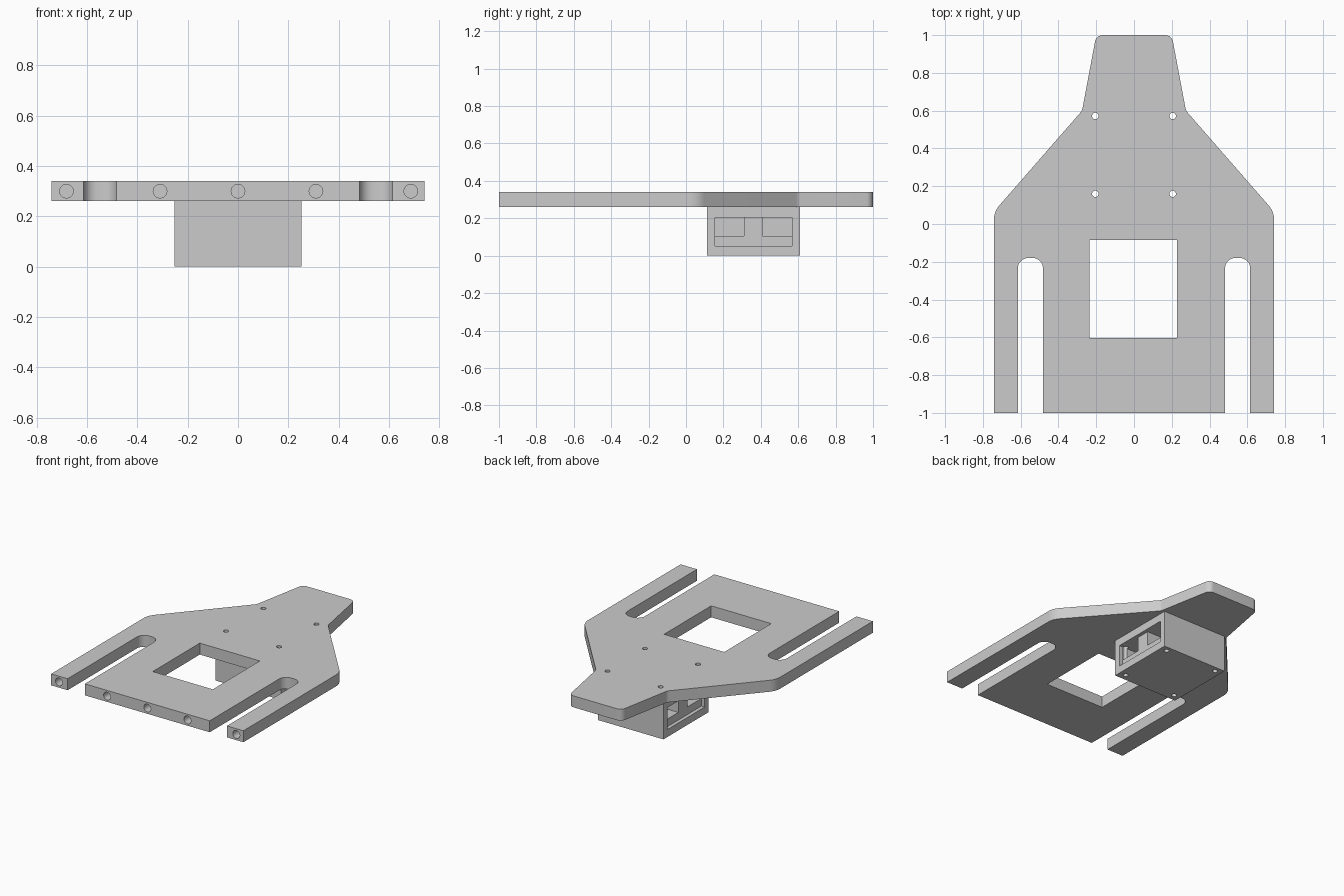
import bpy, bmesh, math
from mathutils import Vector

if "Cube" in bpy.data.objects:
    bpy.data.objects.remove(bpy.data.objects["Cube"], do_unlink=True)

grey = bpy.data.materials.new("plain grey")
grey.use_nodes = True
grey.diffuse_color = (0.6, 0.6, 0.6, 1)
grey.node_tree.nodes["Principled BSDF"].inputs["Base Color"].default_value = grey.diffuse_color


def to_object(name, bm):
    bmesh.ops.recalc_face_normals(bm, faces=bm.faces)
    mesh = bpy.data.meshes.new(name)
    bm.to_mesh(mesh)
    bm.free()
    obj = bpy.data.objects.new(name, mesh)
    bpy.context.collection.objects.link(obj)
    mesh.materials.append(grey)
    return obj


def rounded(corners, steps=8):
    """Replace each (x, y, radius) corner with an arc."""
    out = []
    for i, (x, y, r) in enumerate(corners):
        p = Vector((x, y))
        if r == 0:
            out.append(p)
            continue
        a = (Vector(corners[i - 1][:2]) - p).normalized()
        b = (Vector(corners[(i + 1) % len(corners)][:2]) - p).normalized()
        half = a.angle(b) / 2
        centre = p + (a + b).normalized() * (r / math.sin(half))
        start = p + a * (r / math.tan(half)) - centre
        end = p + b * (r / math.tan(half)) - centre
        for k in range(steps + 1):
            angle = 2 * (math.pi / 2 - half)
            t = angle * k / steps
            spoke = start * math.sin(angle - t) + end * math.sin(t)
            out.append(centre + spoke.normalized() * r)
    return out


def prism(name, outline, z0, z1):
    bm = bmesh.new()
    low = [bm.verts.new((p[0], p[1], z0)) for p in outline]
    high = [bm.verts.new((p[0], p[1], z1)) for p in outline]
    bm.faces.new(low)
    bm.faces.new(high)
    for i in range(len(low)):
        bm.faces.new((low[i - 1], low[i], high[i], high[i - 1]))
    return to_object(name, bm)


def block(name, x0, x1, y0, y1, z0, z1):
    return prism(name, [(x0, y0), (x1, y0), (x1, y1), (x0, y1)], z0, z1)


def rod(name, x, y, z, radius, length, along_y=False):
    bm = bmesh.new()
    bmesh.ops.create_cone(bm, cap_ends=True, segments=32, radius1=radius,
                          radius2=radius, depth=length)
    obj = to_object(name, bm)
    obj.location = (x, y, z)
    if along_y:
        obj.rotation_euler.x = math.pi / 2
    return obj


def cut(target, cutters):
    """Subtract the cutters, bake the result and remove the cutters."""
    for cutter in cutters:
        mod = target.modifiers.new("cut", "BOOLEAN")
        mod.operation = "DIFFERENCE"
        mod.solver = "EXACT"
        mod.object = cutter
        cutter.hide_render = True
    bpy.context.view_layer.update()
    graph = bpy.context.evaluated_depsgraph_get()
    mesh = bpy.data.meshes.new_from_object(target.evaluated_get(graph))
    target.modifiers.clear()
    target.data = mesh
    for cutter in cutters:
        bpy.data.objects.remove(cutter, do_unlink=True)


def screw_cutters():
    return [rod("screw_cutter", x, y, 0.2, 0.017, 1)
            for x in (-0.205, 0.205) for y in (0.16, 0.572)]


# Flat plate: half outline with prong slot, mirrored to the other side
half_outline = [(0.482, -1, 0), (0.482, -0.18, 0.055), (0.615, -0.18, 0.055),
                (0.615, -1, 0), (0.742, -1, 0), (0.742, 0.065, 0.12),
                (0.275, 0.6, 0.05), (0.2, 1, 0.042)]
outline = half_outline + [(-x, y, r) for x, y, r in reversed(half_outline)]
plate = prism("base_plate", rounded(outline), 0.26, 0.34)

# Square opening, screw holes and blind holes in the front edge
opening = block("opening_cutter", -0.236, 0.228, -0.603, -0.084, 0.2, 0.4)
front_holes = [rod("front_hole_cutter", x, -1, 0.3, 0.027, 0.3, True)
               for x in (-0.682, -0.31, 0, 0.31, 0.687)]
cut(plate, [opening] + screw_cutters() + front_holes)

# Housing under the plate, with a recessed port panel on each side
housing = block("housing", -0.253, 0.253, 0.112, 0.61, 0, 0.26)
ports = []
for side in (-1, 1):
    for inner, outer, y0, y1, z0 in ((0.228, 0.3, 0.155, 0.568, 0.052),
                                     (0.06, 0.24, 0.155, 0.31, 0.105),
                                     (0.06, 0.24, 0.41, 0.568, 0.105)):
        x0, x1 = sorted((side * inner, side * outer))
        ports.append(block("port_cutter", x0, x1, y0, y1, z0, 0.205))
cut(housing, ports + screw_cutters())

# Smooth the rounded corners and holes only
bpy.ops.object.select_all(action="DESELECT")
for obj in (plate, housing):
    obj.select_set(True)
    bpy.context.view_layer.objects.active = obj
bpy.ops.object.shade_smooth_by_angle(angle=math.radians(30))
